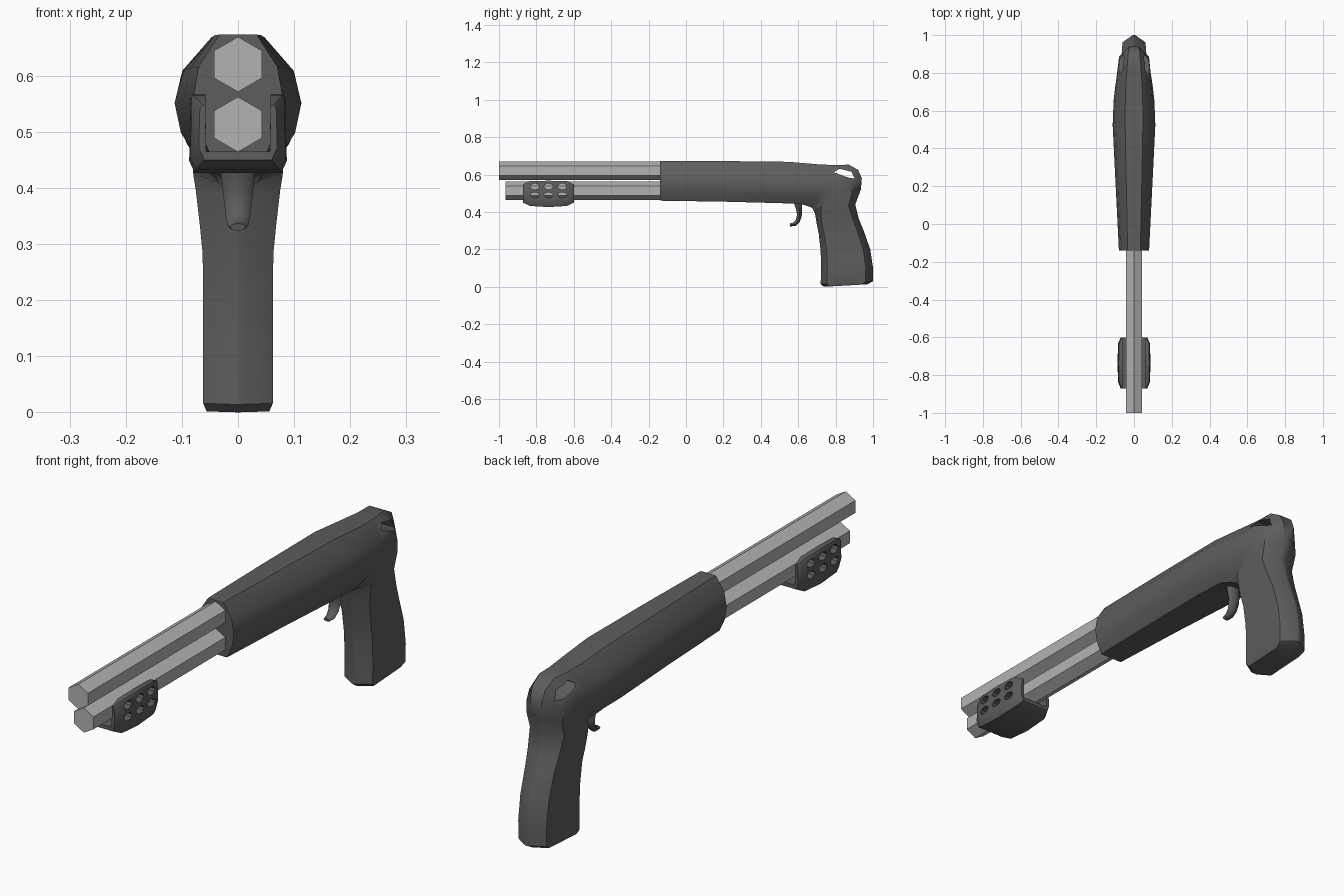
import bpy, bmesh
from math import sin, cos, pi, radians
from mathutils import Vector

if "Cube" in bpy.data.objects:
    bpy.data.objects.remove(bpy.data.objects["Cube"])


def material(name, v):
    m = bpy.data.materials.new(name)
    m.diffuse_color = (v, v, v, 1)
    m.use_nodes = True
    m.node_tree.nodes["Principled BSDF"].inputs["Base Color"].default_value = m.diffuse_color
    return m


DARK = material("dark_grey", 0.11)
LIGHT = material("light_grey", 0.45)


def loft(name, rings, mat=None):
    """Skin a list of equal closed rings and cap both ends."""
    bm = bmesh.new()
    rows = [[bm.verts.new(p) for p in ring] for ring in rings]
    n = len(rows[0])
    for a, b in zip(rows, rows[1:]):
        for i in range(n):
            j = (i + 1) % n
            bm.faces.new((a[i], a[j], b[j], b[i]))
    bm.faces.new(rows[0])
    bm.faces.new(rows[-1])
    bmesh.ops.recalc_face_normals(bm, faces=bm.faces)
    me = bpy.data.meshes.new(name)
    bm.to_mesh(me)
    bm.free()
    ob = bpy.data.objects.new(name, me)
    bpy.context.collection.objects.link(ob)
    if mat:
        me.materials.append(mat)
    return ob


def activate(ob):
    bpy.ops.object.select_all(action='DESELECT')
    ob.select_set(True)
    bpy.context.view_layer.objects.active = ob


def smooth(ob, angle=38):
    activate(ob)
    bpy.ops.object.shade_smooth_by_angle(angle=radians(angle))


def cut(ob, profile):
    """Cut a (y, z) profile straight through an object along x."""
    cutter = loft("cutter", [[(x, y, z) for y, z in profile] for x in (-0.3, 0.3)])
    cutter.hide_render = True
    mod = ob.modifiers.new("cut", 'BOOLEAN')
    mod.operation = 'DIFFERENCE'
    mod.solver = 'EXACT'
    mod.object = cutter
    activate(ob)
    bpy.ops.object.modifier_apply(modifier=mod.name)
    bpy.data.objects.remove(cutter, do_unlink=True)


# Hexagonal barrel and magazine tube
def tube(name, y0, z, r=0.049):
    loft(name, [[(r * sin(i * pi / 3), y, z + r * cos(i * pi / 3)) for i in range(6)]
                for y in (y0, 0.0)], LIGHT)


tube("upper_barrel", -1.0, 0.620)
tube("lower_tube", -0.965, 0.513)

# Receiver flowing into the grip: (back y, z), (front y, z), half width, body-to-grip blend
sections = [
    ((-.14, .673), (-.14, .460), .080, 0), ((.20, .672), (.20, .455), .097, 0),
    ((.55, .668), (.50, .447), .113, 0), ((.70, .655), (.61, .443), .108, 0),
    ((.80, .650), (.655, .430), .100, .1), ((.87, .653), (.668, .425), .094, .2),
    ((.92, .625), (.675, .420), .089, .3), ((.94, .580), (.680, .410), .086, .4),
    ((.935, .52), (.683, .405), .083, .6), ((.905, .44), (.690, .390), .077, .8),
    ((.925, .36), (.700, .330), .068, 1), ((.950, .30), (.710, .280), .063, 1),
    ((.985, .20), (.720, .190), .062, 1), ((1.00, .10), (.722, .100), .062, 1),
    ((1.00, .03), (.720, .014), .062, 1), ((.970, .013), (.738, .000), .056, 1)]
body_shape = [(0, .42), (.27, .88), (.53, 1), (.77, .90), (1, .62)]
grip_shape = [(0, .10), (.14, 1), (.50, 1), (.88, 1), (1, .10)]


def section(back, front, hw, k):
    half = []
    for (t0, w0), (t1, w1) in zip(body_shape, grip_shape):
        t, w = t0 + (t1 - t0) * k, (w0 + (w1 - w0) * k) * hw
        p = Vector(back).lerp(Vector(front), t)
        half.append((w, p.x, p.y))
    return half + [(-x, y, z) for x, y, z in reversed(half)]


body = loft("receiver_and_grip", [section(*s) for s in sections], DARK)
# Sling opening at the heel
cut(body, [(.79, .612), (.82, .631), (.885, .615), (.902, .578), (.87, .583)])
smooth(body)

# Trigger: (y, z, half width, half depth)
path = [(.598, .46, .033, .024), (.604, .42, .030, .017), (.607, .385, .026, .013),
        (.598, .352, .022, .012), (.580, .334, .019, .011), (.555, .330, .014, .007)]
rings = []
for i, (y, z, w, d) in enumerate(path):
    a, b = path[max(i - 1, 0)], path[min(i + 1, len(path) - 1)]
    t = Vector((b[0] - a[0], b[1] - a[1])).normalized()
    rings.append([(w * cos(k * pi / 4), y - t.y * d * sin(k * pi / 4),
                   z + t.x * d * sin(k * pi / 4)) for k in range(8)])
smooth(loft("trigger", rings, DARK), 50)

# U-shaped pump foregrip: (y, outer half width, top z, bottom z)
rings = []
for y, w, top, bot in [(-.872, .070, .548, .450), (-.835, .085, .565, .432),
                       (-.735, .087, .567, .426), (-.635, .085, .565, .432),
                       (-.600, .070, .548, .450)]:
    half = [(w - .010, bot), (w, bot + .022), (w - .002, top - .006), (w - .006, top),
            (.058, top), (.057, .465)]
    rings.append([(x, y, z) for x, z in half] + [(-x, y, z) for x, z in reversed(half)])
pump = loft("pump_foregrip", rings, DARK)
# Two rows of three holes on each side
for y in (-.808, -.735, -.662):
    for z, rz in ((.536, .016), (.490, .015)):
        cut(pump, [(y + .024 * cos(k * pi / 5), z + rz * sin(k * pi / 5)) for k in range(10)])
smooth(pump)
